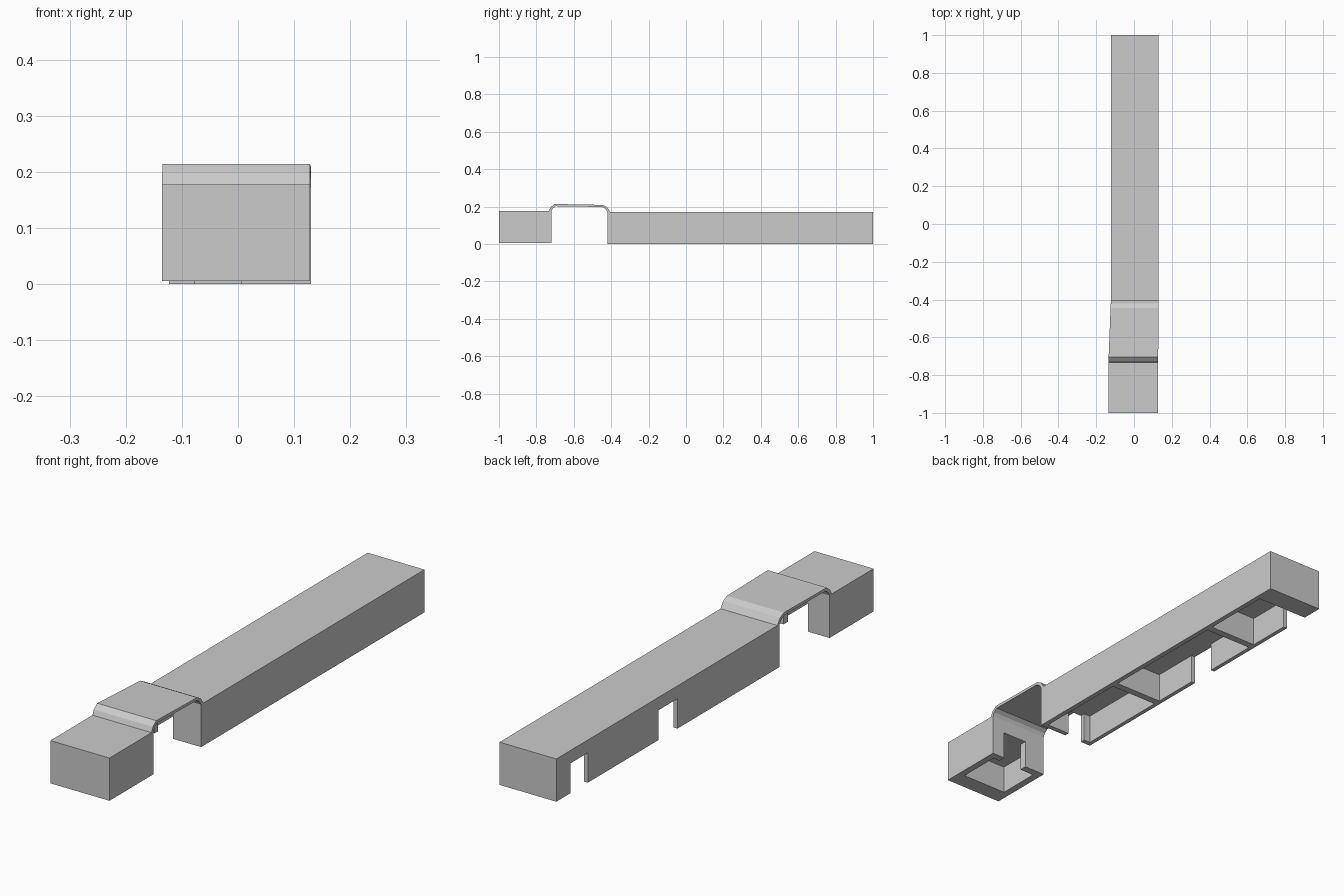
import bpy, bmesh
from mathutils import Vector

if "Cube" in bpy.data.objects:
    bpy.data.objects.remove(bpy.data.objects["Cube"])


def make_object(name, verts, faces):
    bm = bmesh.new()
    vs = [bm.verts.new(v) for v in verts]
    for f in faces:
        bm.faces.new([vs[i] for i in f])
    bmesh.ops.recalc_face_normals(bm, faces=bm.faces)
    mesh = bpy.data.meshes.new(name)
    bm.to_mesh(mesh)
    bm.free()
    obj = bpy.data.objects.new(name, mesh)
    bpy.context.collection.objects.link(obj)
    return obj


def box(name, xr, yr, zr):
    verts = [(x, y, z) for x in xr for y in yr for z in zr]
    faces = [(0, 1, 3, 2), (4, 6, 7, 5), (0, 4, 5, 1),
             (2, 3, 7, 6), (0, 2, 6, 4), (1, 5, 7, 3)]
    return make_object(name, verts, faces)


def cut(obj, xr, yr, top):
    """Remove a pocket that is open at the bottom."""
    cutter = box("cutter", xr, yr, (-0.1, top))
    cutter.hide_render = True
    mod = obj.modifiers.new("pocket", 'BOOLEAN')
    mod.operation = 'DIFFERENCE'
    mod.solver = 'EXACT'
    mod.object = cutter
    bpy.context.view_layer.objects.active = obj
    bpy.ops.object.modifier_apply(modifier=mod.name)
    bpy.data.objects.remove(cutter, do_unlink=True)


CEIL = 0.12

# Long rear casing: three pockets split by two partitions
casing = box("long_casing", (-0.123, 0.13), (-0.42, 1.0), (0.0, 0.172))
for y0, y1 in ((-0.40, 0.0), (0.03, 0.585), (0.615, 0.91)):
    cut(casing, (-0.106, 0.11), (y0, y1), CEIL)
# Side notches in the left wall
for y0, y1 in ((0.23, 0.35), (0.80, 0.91)):
    cut(casing, (-0.2, -0.09), (y0, y1), CEIL)
# Doorway in the front wall
cut(casing, (-0.077, 0.005), (-0.5, -0.38), CEIL)

# Short front block with a pocket and a doorway facing the casing
block = box("front_block", (-0.135, 0.128), (-1.0, -0.72), (0.005, 0.177))
cut(block, (-0.105, 0.10), (-0.93, -0.75), CEIL)
cut(block, (-0.04, 0.07), (-0.77, -0.6), CEIL)

# Arched strap bridging the two parts, tapering slightly in width
outer = [(-0.733, 0.176), (-0.724, 0.197), (-0.703, 0.214),
         (-0.445, 0.209), (-0.422, 0.197), (-0.405, 0.171)]
inner = [(-0.720, 0.176), (-0.713, 0.190), (-0.697, 0.202),
         (-0.449, 0.198), (-0.431, 0.188), (-0.420, 0.171)]
loop = outer + inner[::-1]
n = len(loop)
verts = []
for a, b in ((-0.135, -0.123), (0.128, 0.13)):
    for y, z in loop:
        t = min(1.0, max(0.0, (y + 0.72) / 0.30))
        verts.append((a + (b - a) * t, y, z))
faces = [(i, (i + 1) % n, n + (i + 1) % n, n + i) for i in range(n)]
for s in (0, n):
    faces += [(s + i, s + i + 1, s + n - 2 - i, s + n - 1 - i) for i in range(5)]
make_object("bridge_strap", verts, faces)
